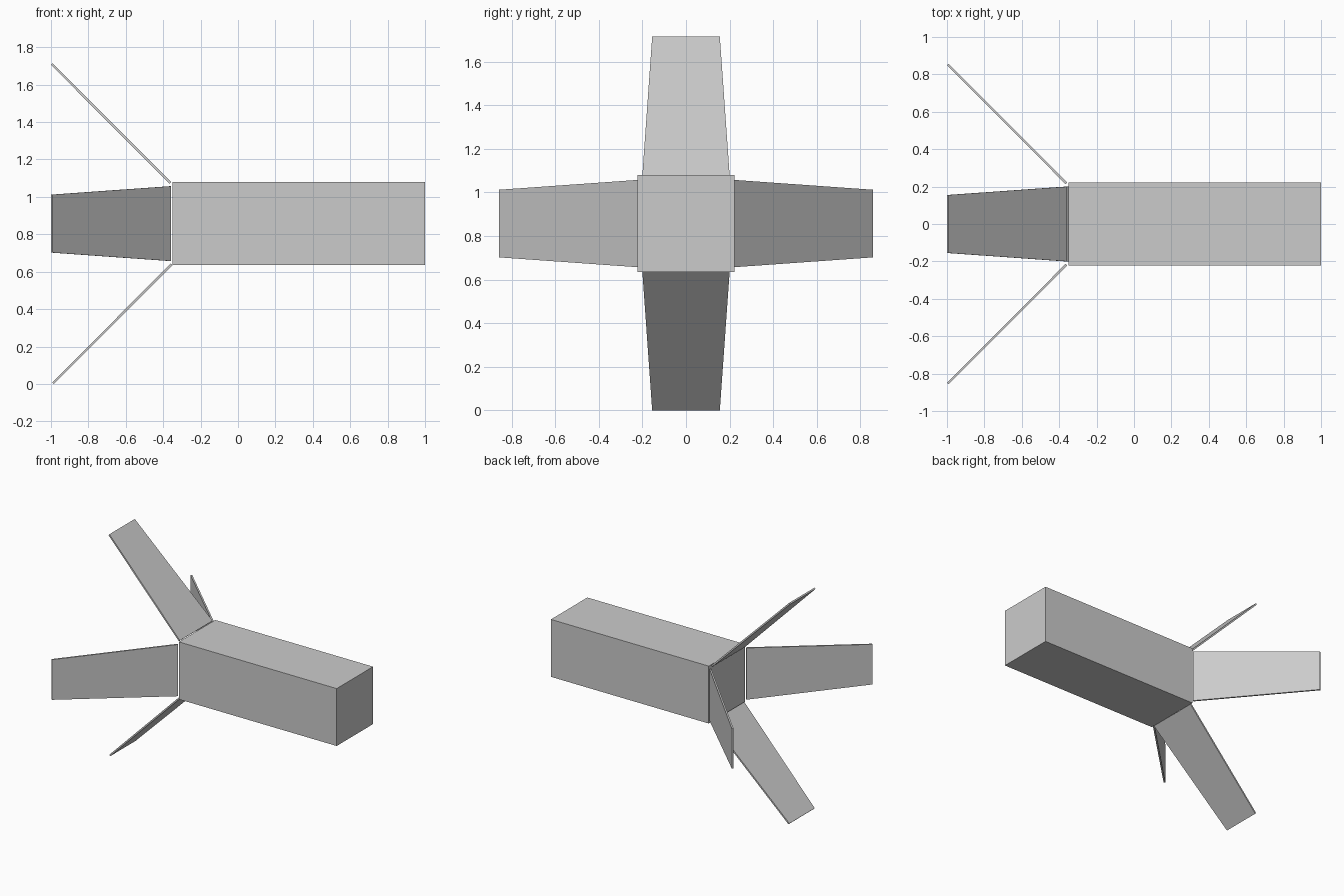
import bpy
import bmesh
import math
from mathutils import Matrix, Vector

cube = bpy.data.objects.get("Cube")
if cube:
    bpy.data.objects.remove(cube, do_unlink=True)

MID_Z = 0.857
grey = bpy.data.materials.new("light grey")
grey.use_nodes = True
colour = (0.6, 0.6, 0.6, 1)
grey.diffuse_color = colour
grey.node_tree.nodes["Principled BSDF"].inputs["Base Color"].default_value = colour


def add_object(name, bm):
    bmesh.ops.recalc_face_normals(bm, faces=bm.faces)
    mesh = bpy.data.meshes.new(name)
    bm.to_mesh(mesh)
    bm.free()
    mesh.materials.append(grey)
    obj = bpy.data.objects.new(name, mesh)
    bpy.context.collection.objects.link(obj)
    return obj


# Square body
bm = bmesh.new()
bmesh.ops.create_cube(bm, size=1)
bmesh.ops.scale(bm, vec=(1.35, 0.444, 0.444), verts=bm.verts)
bmesh.ops.translate(bm, vec=(0.325, 0, MID_Z), verts=bm.verts)
add_object("body", bm)


# Tapered thin fin, swept back and outward at 45 degrees
def add_fin(name, angle, shift=0):
    root, tip = Vector((-0.362, 0, 0.218)), Vector((-0.996, 0, 0.853))
    normal = Vector((1, 0, 1)).normalized()
    bm = bmesh.new()
    corners = []
    for end, half_width in ((root, 0.2), (tip, 0.155)):
        for side in (-1, 1):
            corners.append(end + Vector((0, side * half_width, 0)) - normal * 0.006)
    a, b, c, d = [bm.verts.new(p) for p in corners]
    face = bm.faces.new((a, b, d, c))
    out = bmesh.ops.extrude_face_region(bm, geom=[face], use_keep_orig=True)
    moved = [v for v in out["geom"] if isinstance(v, bmesh.types.BMVert)]
    bmesh.ops.translate(bm, vec=normal * 0.012, verts=moved)
    place = Matrix.Translation((shift, 0, MID_Z)) @ Matrix.Rotation(angle, 4, "X")
    bm.transform(place)
    add_object(name, bm)


add_fin("top_fin", 0)
add_fin("front_fin", math.pi / 2)
add_fin("bottom_fin", math.pi, 0.007)
add_fin("back_fin", -math.pi / 2)
